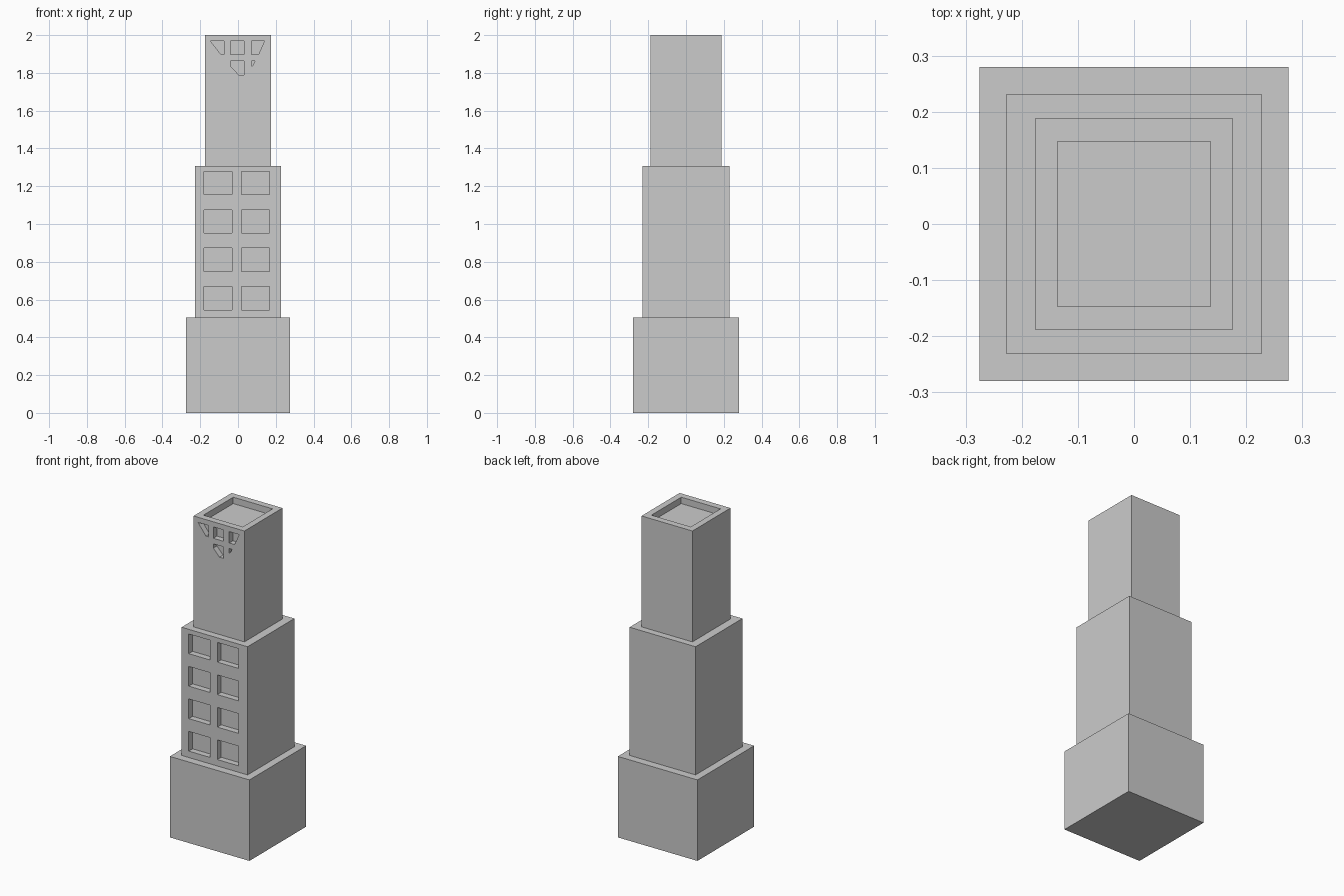
import bpy, bmesh
from mathutils import Vector

if "Cube" in bpy.data.objects:
    bpy.data.objects.remove(bpy.data.objects["Cube"])


def add_prism(bm, points, direction):
    """Closed prism swept from a planar outline."""
    face = bm.faces.new([bm.verts.new(p) for p in points])
    res = bmesh.ops.extrude_face_region(bm, geom=[face], use_keep_orig=True)
    verts = [v for v in res["geom"] if isinstance(v, bmesh.types.BMVert)]
    bmesh.ops.translate(bm, verts=verts, vec=Vector(direction))


def to_object(bm, name):
    bmesh.ops.recalc_face_normals(bm, faces=bm.faces[:])
    mesh = bpy.data.meshes.new(name)
    bm.to_mesh(mesh)
    bm.free()
    obj = bpy.data.objects.new(name, mesh)
    bpy.context.collection.objects.link(obj)
    return obj


def box(name, hx, hy, z0, z1):
    bm = bmesh.new()
    add_prism(bm, [(-hx, -hy, z0), (hx, -hy, z0), (hx, hy, z0), (-hx, hy, z0)],
              (0, 0, z1 - z0))
    return to_object(bm, name)


def wall_cutter(name, outlines, wall_y, depth):
    """Window-shaped prisms that reach `depth` into the front wall."""
    bm = bmesh.new()
    for outline in outlines:
        add_prism(bm, [(x, wall_y - 0.05, z) for x, z in outline],
                  (0, 0.05 + depth, 0))
    return to_object(bm, name)


def cut(target, cutter):
    mod = target.modifiers.new("cut", 'BOOLEAN')
    mod.operation, mod.solver, mod.object = 'DIFFERENCE', 'EXACT', cutter
    bpy.context.view_layer.objects.active = target
    bpy.ops.object.modifier_apply(modifier=mod.name)
    bpy.data.objects.remove(cutter)


def rect(x0, x1, z0, z1):
    return [(x0, z0), (x1, z0), (x1, z1), (x0, z1)]


# Three stacked tiers
box("base_tier", 0.275, 0.28, 0, 0.506)
middle = box("middle_tier", 0.228, 0.231, 0.506, 1.307)
upper = box("upper_tier", 0.176, 0.188, 1.307, 2.0)

# Middle tier: two columns of four recessed windows
windows = [rect(x, x + 0.147, z, z + 0.123)
           for x in (-0.179, 0.019)
           for z in (0.546 + 0.203 * i for i in range(4))]
cut(middle, wall_cutter("window_cutter", windows, -0.231, 0.038))

# Upper tier: small windows clipped to a triangle pointing down
T, B, T2, B2 = 1.968, 1.897, 1.862, 1.79
clipped = [
    [(-0.145, T), (-0.09, B), (-0.074, B), (-0.074, T)],
    rect(-0.039, 0.032, B, T),
    [(0.071, T), (0.071, B), (0.108, B), (0.14, T)],
    [(-0.039, T2), (-0.039, 1.836), (0.003, B2), (0.032, B2), (0.032, T2)],
    [(0.071, T2), (0.071, 1.836), (0.077, 1.836), (0.09, T2)],
]
cut(upper, wall_cutter("small_window_cutter", clipped, -0.188, 0.036))

# Sunken roof behind a parapet
cut(upper, box("roof_cutter", 0.136, 0.147, 1.96, 2.1))
